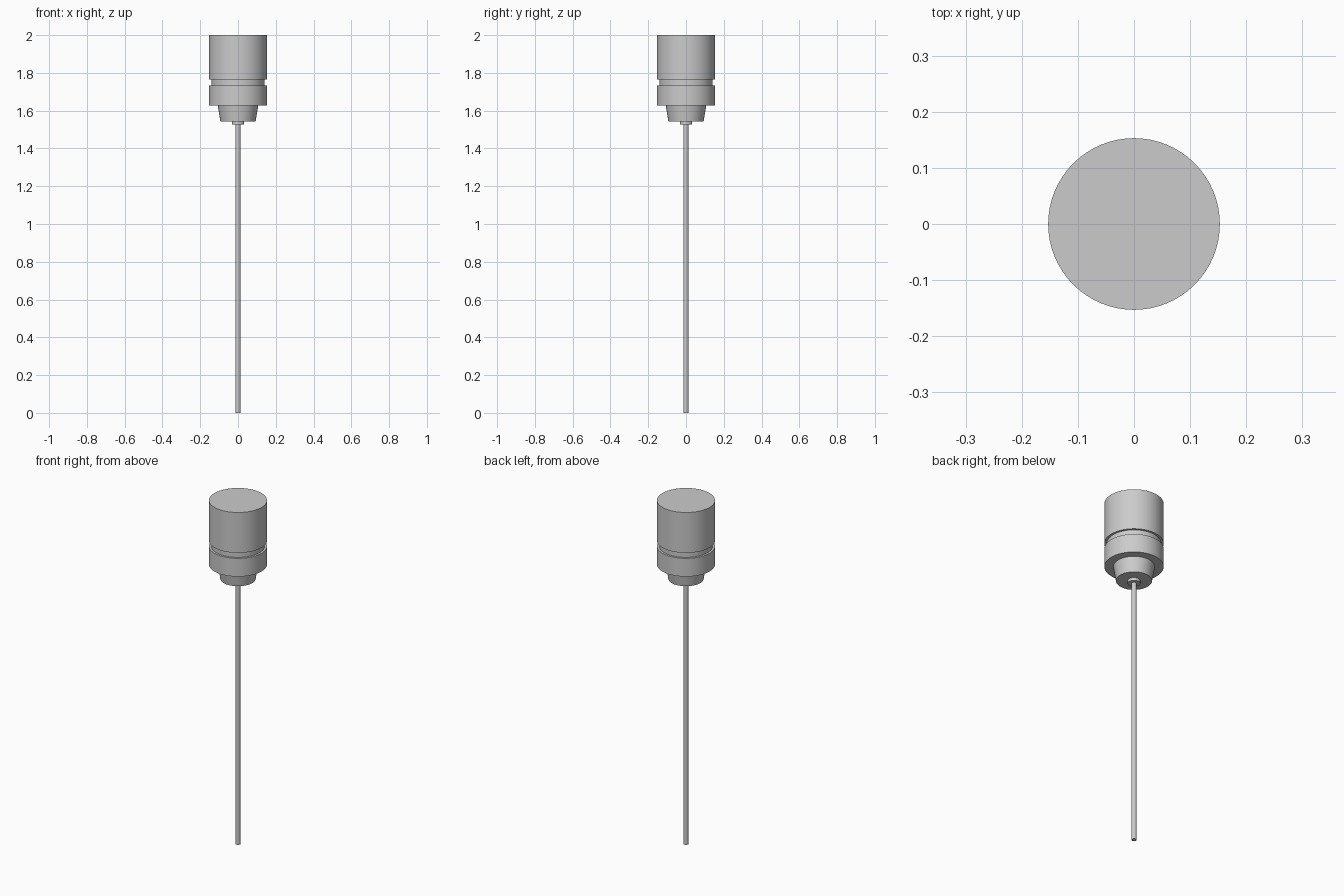
import bpy
import math

cube = bpy.data.objects.get("Cube")
if cube:
    bpy.data.objects.remove(cube, do_unlink=True)

metal = bpy.data.materials.new("brushed_grey")
metal.use_nodes = True
grey = (0.6, 0.6, 0.6, 1)
metal.diffuse_color = grey
metal.node_tree.nodes["Principled BSDF"].inputs["Base Color"].default_value = grey


def turned_part(name, bottom, top, r_bottom, r_top, sides=64):
    """Upright round part between two heights, smooth with sharp rims."""
    bpy.ops.mesh.primitive_cone_add(
        vertices=sides, radius1=r_bottom, radius2=r_top,
        depth=top - bottom, location=(0, 0, (bottom + top) / 2))
    part = bpy.context.object
    part.name = name
    part.data.materials.append(metal)
    bpy.ops.object.shade_smooth_by_angle(angle=math.radians(30))
    return part


# Housing: upper cap, recessed groove and lower ring
turned_part("housing_cap", 1.765, 2.0, 0.153, 0.153)
turned_part("housing_groove", 1.733, 1.765, 0.141, 0.141)
turned_part("housing_ring", 1.627, 1.733, 0.153, 0.153)

# Tapered neck and small collar
turned_part("tapered_neck", 1.543, 1.627, 0.093, 0.107)
turned_part("rod_collar", 1.527, 1.543, 0.033, 0.033, 32)

# Long thin rod
turned_part("probe_rod", 0.0, 1.527, 0.0135, 0.0135, 32)
